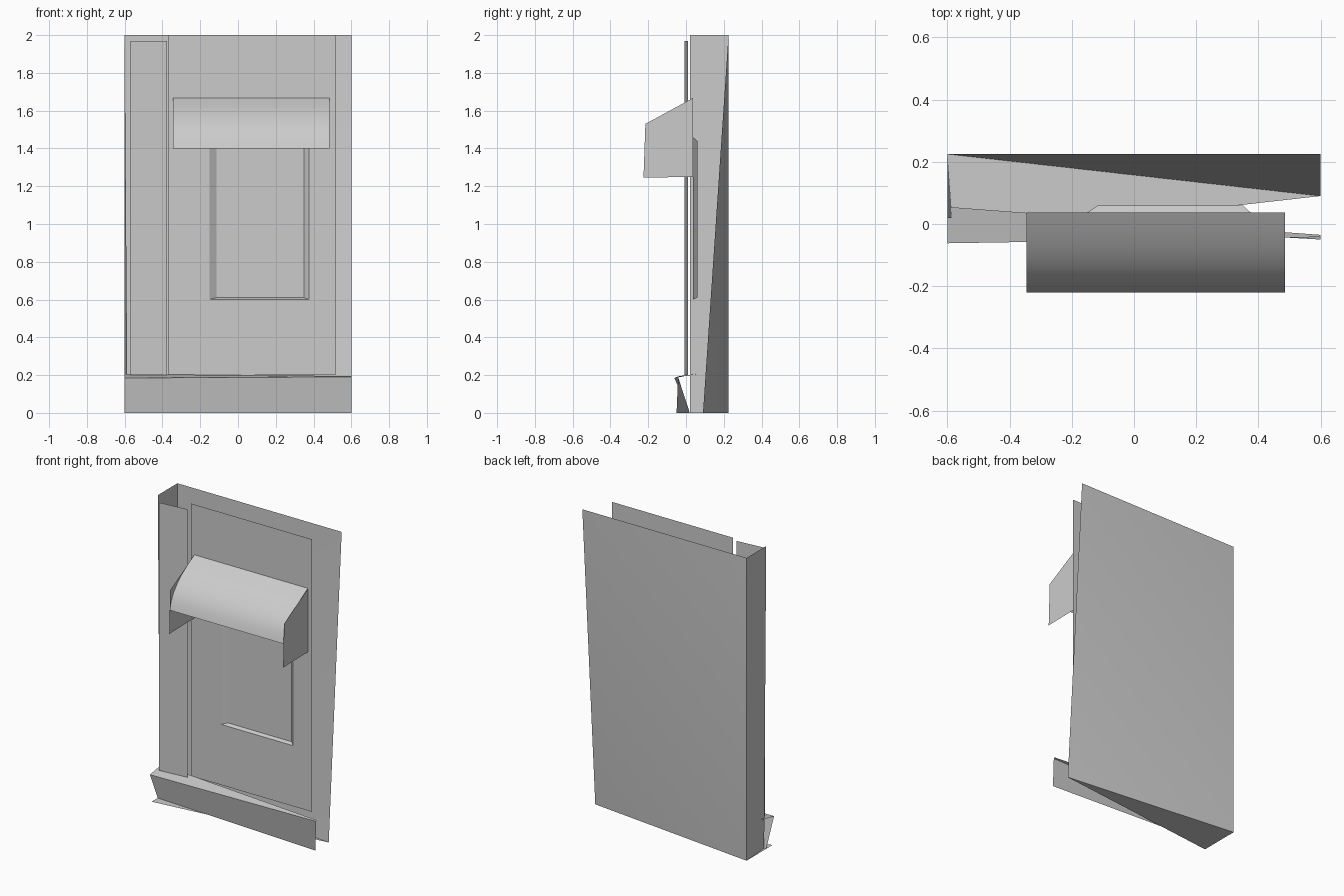
import bpy, bmesh

if "Cube" in bpy.data.objects:
    bpy.data.objects.remove(bpy.data.objects["Cube"])


def sheet(name, points, faces, smooth=True):
    """Thin surface made from a few corner points."""
    mesh = bpy.data.meshes.new(name)
    mesh.from_pydata(points, [], faces)
    mesh.update()
    obj = bpy.data.objects.new(name, mesh)
    bpy.context.collection.objects.link(obj)
    for poly in mesh.polygons:
        poly.use_smooth = smooth
    return obj


def rect(x0, x1, z0, z1, y):
    return [(x0, y, z0), (x1, y, z0), (x1, y, z1), (x0, y, z1)]


# back wall with its lower right corner pulled forward, and the floor wedge
sheet("back_wall", [(-.6, .225, 0), (.6, .09, 0), (.6, .225, 2), (-.6, .225, 2)],
      [(0, 2, 1), (0, 3, 2)])
sheet("floor", [(-.6, .225, 0), (.6, .09, 0), (-.6, -.045, 0)], [(0, 1, 2)], False)

# left side wall, slightly turned in at the bottom
sheet("side_wall", [(-.6, .225, 0), (-.6, .225, 2), (-.6, .02, 2), (-.585, .02, 0)],
      [(0, 1, 2, 3)], False)

# flat pillar in front of the left side
sheet("pillar", [(-.57, -.008, .2), (-.375, .01, .2), (-.375, .01, 1.97), (-.57, -.008, 1.97)],
      [(0, 1, 2, 3)], False)

# front panel around the window opening
ring = [(i, (i + 1) % 4, (i + 1) % 4 + 4, i + 4) for i in range(4)]
opening = rect(-.15, .375, .6, 1.46, .037)
sheet("front_panel", rect(-.37, .515, .2, 2, .037) + opening, ring, False)

# splayed window frame and recessed pane
inner = rect(-.115, .35, .61, 1.44, .06)
sheet("window_frame", opening + inner, ring, False)
sheet("window_pane", inner, [(0, 1, 2, 3)], False)

# twisted base strip with a tapering top flange
sheet("base_strip", [(-.6, .02, 0), (.6, -.05, 0), (.6, -.042, .19), (-.6, -.062, .185),
                     (.6, -.035, .195), (-.6, .055, .205)],
      [(0, 1, 2, 3), (3, 2, 4, 5)], False)

# curved awning canopy
arc = [(.037, 1.668), (-.03, 1.63), (-.09, 1.59), (-.14, 1.547),
       (-.18, 1.50), (-.205, 1.45), (-.22, 1.40)]
n = len(arc)
sheet("awning_canopy", [(x, y, z) for x in (-.345, .485) for y, z in arc],
      [(i, i + 1, n + i + 1, n + i) for i in range(n - 1)])

# awning cheeks
for side, x in (("left", -.345), ("right", .487)):
    sheet("awning_cheek_" + side,
          [(x, y, z) for y, z in ((.037, 1.25), (-.225, 1.245), (-.215, 1.53), (.037, 1.667))],
          [(0, 1, 2, 3)], False)
